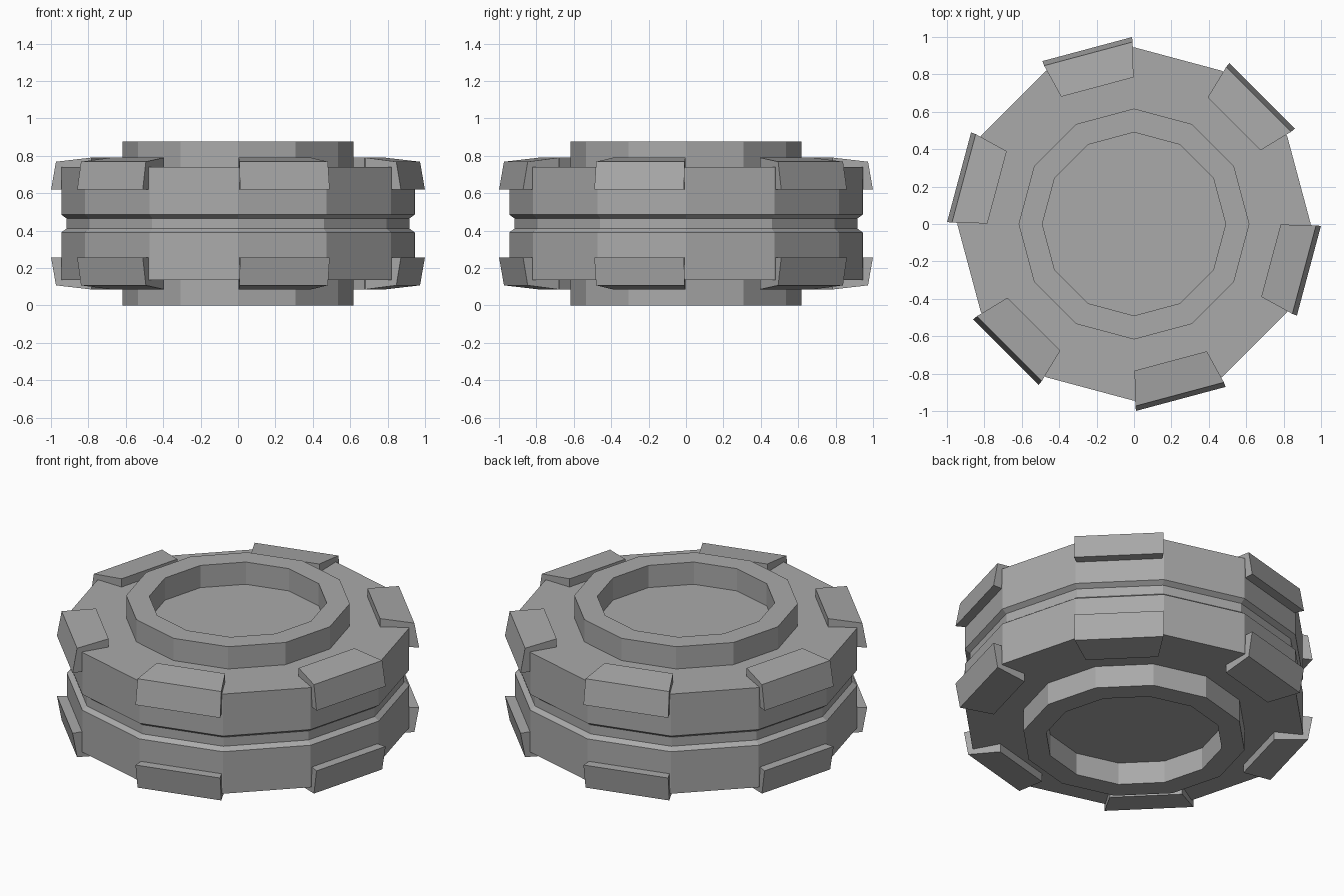
import bpy, bmesh
from math import radians, cos, sin, pi
from mathutils import Matrix

cube = bpy.data.objects.get("Cube")
if cube:
    bpy.data.objects.remove(cube, do_unlink=True)

SIDES = 12
HEIGHT = 0.875

grey = bpy.data.materials.new("plain_grey")
grey.use_nodes = True
grey.diffuse_color = (0.4, 0.4, 0.4, 1)
grey.node_tree.nodes["Principled BSDF"].inputs["Base Color"].default_value = (0.4, 0.4, 0.4, 1)


def finish(name, bm):
    bmesh.ops.recalc_face_normals(bm, faces=bm.faces)
    mesh = bpy.data.meshes.new(name)
    bm.to_mesh(mesh)
    bm.free()
    mesh.materials.append(grey)
    obj = bpy.data.objects.new(name, mesh)
    bpy.context.collection.objects.link(obj)
    return obj


def bridge(bm, a, b):
    n = len(a)
    for i in range(n):
        j = (i + 1) % n
        bm.faces.new((a[i], a[j], b[j], b[i]))


# Wheel body: half profile (radius, z) mirrored about mid height
lower = [(0.49, 0.135), (0.49, 0), (0.617, 0), (0.617, 0.135),
         (0.945, 0.135), (0.945, 0.39), (0.917, 0.41)]
profile = lower + [(r, HEIGHT - z) for r, z in reversed(lower)]
bm = bmesh.new()
rings = []
for r, z in profile:
    angles = [2 * pi * i / SIDES for i in range(SIDES)]
    rings.append([bm.verts.new((r * cos(a), r * sin(a), z)) for a in angles])
for a, b in zip(rings, rings[1:]):
    bridge(bm, a, b)
bm.faces.new(rings[0])
bm.faces.new(rings[-1])
finish("wheel_body", bm)


# Tread lug: section (radius, z, half width), tapered inward
section = [(0.758, 0.62, 0.20), (0.968, 0.62, 0.248),
           (0.942, 0.768, 0.245), (0.758, 0.79, 0.20)]


def lug(name, angle, flip):
    bm = bmesh.new()
    ends = [[bm.verts.new((r, s * w, HEIGHT - z if flip else z)) for r, z, w in section]
            for s in (-1, 1)]
    bridge(bm, *ends)
    for end in ends:
        bm.faces.new(end)
    bm.transform(Matrix.Rotation(angle, 4, 'Z'))
    finish(name, bm)


# Six lugs on alternate facets, top and bottom
for k in range(6):
    angle = radians(45 + 60 * k)
    lug(f"upper_lug_{k + 1}", angle, False)
    lug(f"lower_lug_{k + 1}", angle, True)
